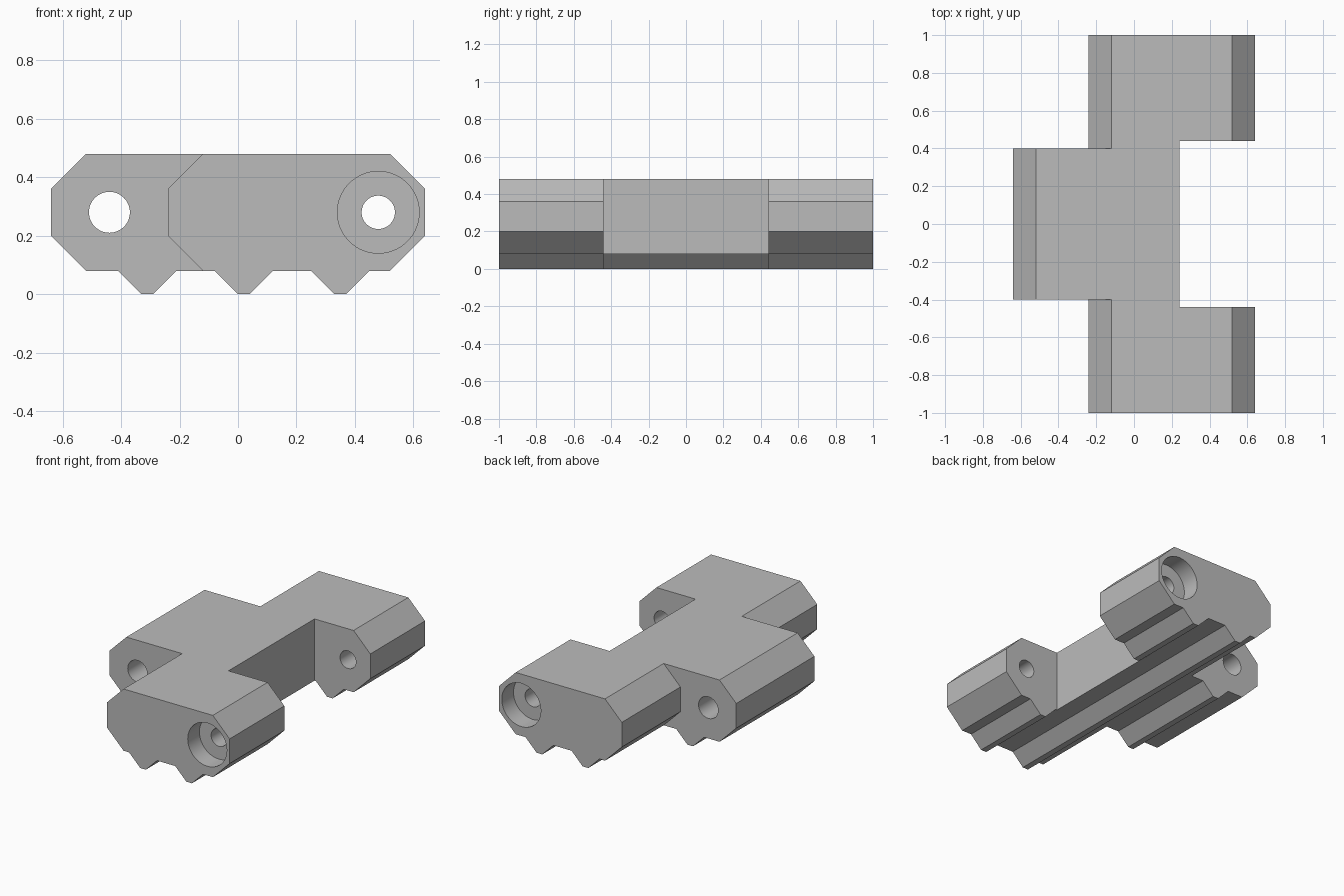
import bpy, bmesh, math
from mathutils import Matrix, Vector

cube = bpy.data.objects.get("Cube")
if cube:
    bpy.data.objects.remove(cube, do_unlink=True)

grey = bpy.data.materials.new("plain grey")
grey.use_nodes = True
colour = (0.5, 0.5, 0.5, 1)
grey.diffuse_color = colour
grey.node_tree.nodes["Principled BSDF"].inputs["Base Color"].default_value = colour

BOTTOM, TOP = 0.08, 0.48


def make_object(name, bm):
    bmesh.ops.recalc_face_normals(bm, faces=bm.faces)
    mesh = bpy.data.meshes.new(name)
    bm.to_mesh(mesh)
    bm.free()
    mesh.materials.append(grey)
    obj = bpy.data.objects.new(name, mesh)
    bpy.context.collection.objects.link(obj)
    return obj


def extrude_profile(name, points, y0, y1):
    bm = bmesh.new()
    face = bm.faces.new([bm.verts.new((x, y0, z)) for x, z in points])
    result = bmesh.ops.extrude_face_region(bm, geom=[face])
    verts = [v for v in result["geom"] if isinstance(v, bmesh.types.BMVert)]
    bmesh.ops.translate(bm, verts=verts, vec=Vector((0, y1 - y0, 0)))
    return make_object(name, bm)


def cylinder(name, x, radius, y0, y1):
    bm = bmesh.new()
    place = Matrix.Translation((x, (y0 + y1) / 2, 0.28)) @ Matrix.Rotation(math.pi / 2, 4, "X")
    bmesh.ops.create_cone(bm, cap_ends=True, segments=64, radius1=radius,
                          radius2=radius, depth=y1 - y0, matrix=place)
    return make_object(name, bm)


def combine(target, tool, operation):
    mod = target.modifiers.new(operation.title(), "BOOLEAN")
    mod.object, mod.operation, mod.solver = tool, operation, "EXACT"
    bpy.context.view_layer.objects.active = target
    bpy.ops.object.modifier_apply(modifier=mod.name)
    bpy.data.objects.remove(tool, do_unlink=True)


def tooth(x):
    return [(x - 0.1, BOTTOM), (x - 0.02, 0), (x + 0.02, 0), (x + 0.1, BOTTOM)]


def chamfered_end(x, inward):
    # Listed from the bottom edge up to the top edge
    return [(x + inward, BOTTOM), (x, 0.2), (x, 0.36), (x + inward, TOP)]


# Full-width body with two teeth, and the central knuckle with one
link = extrude_profile("track_link", chamfered_end(-0.24, 0.12)[::-1] + tooth(0.02)
                       + tooth(0.35) + chamfered_end(0.64, -0.12), -1, 1)
knuckle = extrude_profile("knuckle", chamfered_end(-0.64, 0.12)[::-1] + tooth(-0.31)
                          + [(-0.1, BOTTOM), (-0.1, TOP)], -0.4, 0.4)
combine(link, knuckle, "UNION")

# Gap between the outer lugs
gap = extrude_profile("gap", [(0.24, -0.1), (0.8, -0.1), (0.8, 0.6), (0.24, 0.6)], -0.44, 0.44)
combine(link, gap, "DIFFERENCE")

# Pin holes and the counterbores on both outer faces
combine(link, cylinder("knuckle_hole", -0.44, 0.07, -0.6, 0.6), "DIFFERENCE")
combine(link, cylinder("lug_hole", 0.48, 0.057, -1.2, 1.2), "DIFFERENCE")
for y0, y1 in ((-1.2, -0.88), (0.88, 1.2)):
    combine(link, cylinder("counterbore", 0.48, 0.14, y0, y1), "DIFFERENCE")

bpy.ops.object.select_all(action="DESELECT")
link.select_set(True)
bpy.context.view_layer.objects.active = link
bpy.ops.object.shade_smooth_by_angle(angle=math.radians(30))
